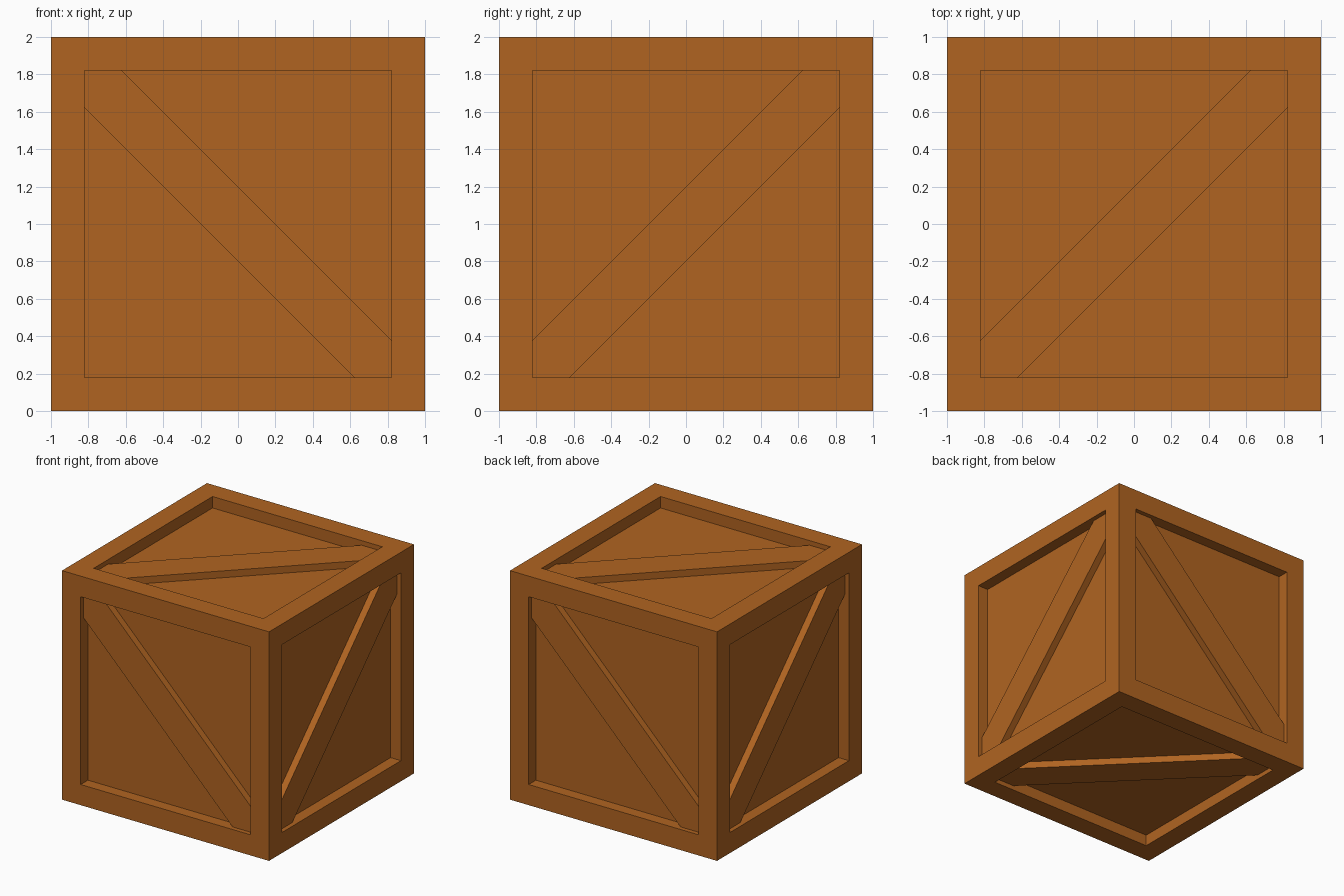
import bpy, bmesh
from mathutils import Matrix, Vector

if "Cube" in bpy.data.objects:
    bpy.data.objects.remove(bpy.data.objects["Cube"])

RIM, DEPTH, BRACE_TOP, W = 0.18, 0.10, 0.04, 0.20
IN = 1 - RIM

wood = bpy.data.materials.new("orange_brown_wood")
wood.diffuse_color = (0.434, 0.127, 0.0152, 1)
wood.use_nodes = True
wood.node_tree.nodes["Principled BSDF"].inputs["Base Color"].default_value = wood.diffuse_color


def finish(name, bm):
    me = bpy.data.meshes.new(name)
    bm.to_mesh(me)
    bm.free()
    me.materials.append(wood)
    ob = bpy.data.objects.new(name, me)
    bpy.context.collection.objects.link(ob)
    return ob


# Crate body: cube with a recessed panel inside a raised rim on every side
bm = bmesh.new()
bmesh.ops.create_cube(bm, size=2, matrix=Matrix.Translation((0, 0, 1)))
panels = list(bm.faces)
bmesh.ops.inset_individual(bm, faces=panels, thickness=RIM, use_even_offset=True)
for f in bmesh.ops.extrude_discrete_faces(bm, faces=panels)["faces"]:
    f.normal_update()
    bmesh.ops.translate(bm, verts=f.verts, vec=-f.normal * DEPTH)
bmesh.ops.recalc_face_normals(bm, faces=bm.faces)
finish("crate_body", bm)


# Diagonal brace: mitred strip in a panel; u is right, v is up, slope +1 or -1
def brace(name, u, v, slope):
    u, v = Vector(u), Vector(v)
    n = u.cross(v)
    c = IN - W
    outline = [(-IN, -IN), (-c, -IN), (IN, c), (IN, IN), (c, IN), (-IN, -c)]
    bm = bmesh.new()
    base = Vector((0, 0, 1)) + n * (1 - DEPTH)
    f = bm.faces.new([bm.verts.new(base + u * a * slope + v * b) for a, b in outline])
    ext = bmesh.ops.extrude_face_region(bm, geom=[f], use_keep_orig=True)["geom"]
    top = [g for g in ext if isinstance(g, bmesh.types.BMVert)]
    bmesh.ops.translate(bm, verts=top, vec=n * (DEPTH - BRACE_TOP))
    bmesh.ops.recalc_face_normals(bm, faces=bm.faces)
    finish(name, bm)


brace("front_brace", (1, 0, 0), (0, 0, 1), -1)
brace("back_brace", (-1, 0, 0), (0, 0, 1), -1)
brace("right_brace", (0, 1, 0), (0, 0, 1), 1)
brace("left_brace", (0, -1, 0), (0, 0, 1), 1)
brace("top_brace", (1, 0, 0), (0, 1, 0), 1)
brace("bottom_brace", (1, 0, 0), (0, -1, 0), 1)
